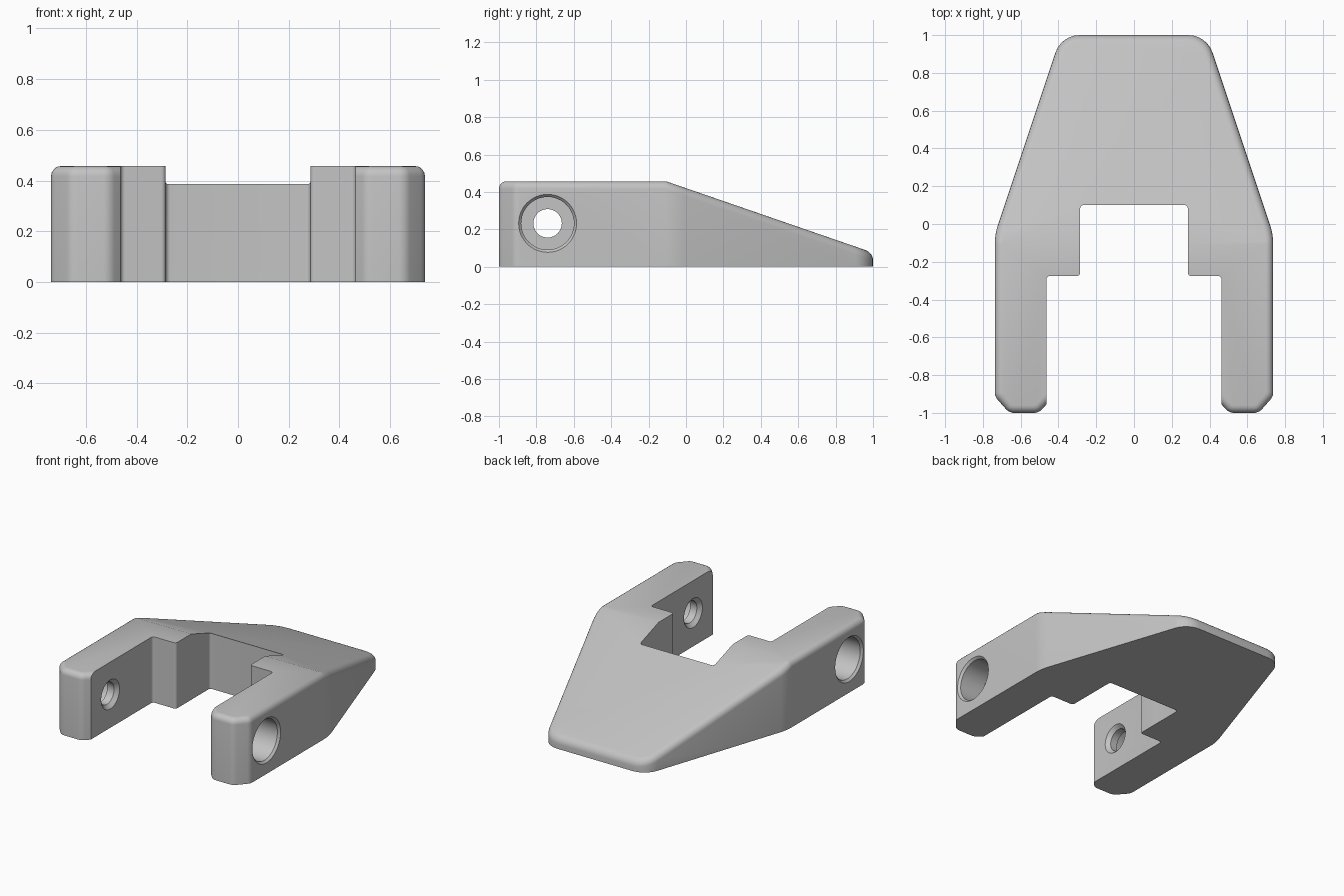
import bpy
import bmesh
import math
from mathutils import Vector

if "Cube" in bpy.data.objects:
    bpy.data.objects.remove(bpy.data.objects["Cube"], do_unlink=True)

HEIGHT = 0.457      # flat top of the arms
CREASE_Y = -0.107   # where the ramp starts
RAMP = 0.345        # fall of the ramp per unit of y

grey = bpy.data.materials.new("plain_grey")
grey.use_nodes = True
grey.diffuse_color = (0.55, 0.55, 0.55, 1)
grey.node_tree.nodes["Principled BSDF"].inputs["Base Color"].default_value = grey.diffuse_color


def make_object(name, bm):
    bmesh.ops.recalc_face_normals(bm, faces=bm.faces)
    mesh = bpy.data.meshes.new(name)
    bm.to_mesh(mesh)
    bm.free()
    mesh.materials.append(grey)
    obj = bpy.data.objects.new(name, mesh)
    bpy.context.collection.objects.link(obj)
    return obj


def rounded(points, steps=6):
    """Round the corners of an (x, y, radius) path; the end points stay."""
    path = []
    for i, (x, y, r) in enumerate(points):
        p = Vector((x, y))
        if r == 0:
            path.append(p)
            continue
        a = (Vector(points[i - 1][:2]) - p).normalized()
        b = (Vector(points[i + 1][:2]) - p).normalized()
        half = a.angle(b) / 2
        centre = p + (a + b).normalized() * r / math.sin(half)
        start = p + a * r / math.tan(half) - centre
        end = p + b * r / math.tan(half) - centre
        sweep = math.pi - 2 * half
        for k in range(steps + 1):
            t = k / steps
            arm = start * math.sin((1 - t) * sweep) + end * math.sin(t * sweep)
            path.append(centre + arm / math.sin(sweep))
    return path


# Half outline from the back tip, round the arm, to the inner notch
half = rounded([
    (0, 1, 0), (0.385, 1, 0.135), (0.737, -0.055, 0.32), (0.737, -0.913, 0.06),
    (0.66, -1, 0.06), (0.505, -1, 0.06), (0.463, -0.955, 0), (0.463, -0.275, 0.018),
    (0.285, -0.275, 0.018), (0.285, 0.1, 0.018), (0, 0.1, 0)])
outline = half + [Vector((-p.x, p.y)) for p in reversed(half[1:-1])]

# Forked body: extruded outline, creased, with the back sloping down
bm = bmesh.new()
# the two centre points are merged into straight edges
outline = [p for p in outline if abs(p.x) > 1e-6]
base = bm.faces.new([bm.verts.new((p.x, p.y, 0)) for p in outline])
top = bmesh.ops.extrude_face_region(bm, geom=[base], use_keep_orig=True)["geom"]
bmesh.ops.translate(bm, vec=(0, 0, HEIGHT), verts=[v for v in top if isinstance(v, bmesh.types.BMVert)])
bmesh.ops.bisect_plane(bm, geom=bm.verts[:] + bm.edges[:] + bm.faces[:], dist=0.003,
                       plane_co=(0, CREASE_Y, 0), plane_no=(0, 1, 0))
for v in bm.verts:
    if v.co.z > 0.1:
        v.co.z = HEIGHT - RAMP * max(0, v.co.y - CREASE_Y)
bmesh.ops.recalc_face_normals(bm, faces=bm.faces)

# Rounded outer rim; the notch edges stay sharp
rim = []
for e in bm.edges:
    mid = (e.verts[0].co + e.verts[1].co) / 2
    ups = sum(f.normal.z > 0.5 for f in e.link_faces)
    notch = abs(mid.x) < 0.47 and mid.y < 0.2
    if ups == 1 and not notch:
        rim.append(e)
bmesh.ops.bevel(bm, geom=rim, offset=0.04, segments=5, profile=0.5,
                affect='EDGES', clamp_overlap=True)
body = make_object("forked_body", bm)


def hole_cutter(side, sides=48):
    """Stepped bore: chamfered counterbore outside, countersunk hole inside."""
    profile = [(0.80, 0.155), (0.737, 0.155), (0.722, 0.141), (0.54, 0.141),
               (0.54, 0.076), (0.488, 0.076), (0.463, 0.101), (0.42, 0.101)]
    bm = bmesh.new()
    rings = []
    for x, r in profile:
        angles = [2 * math.pi * k / sides for k in range(sides)]
        rings.append([bm.verts.new((side * x, -0.74 + r * math.cos(a), 0.232 + r * math.sin(a)))
                      for a in angles])
    for a, b in zip(rings, rings[1:]):
        for k in range(sides):
            n = (k + 1) % sides
            bm.faces.new((a[k], a[n], b[n], b[k]))
    bm.faces.new(rings[0])
    bm.faces.new(rings[-1])
    cutter = make_object("hole_cutter", bm)
    cutter.hide_render = True
    return cutter


# Pin holes through both arms
bpy.context.view_layer.objects.active = body
body.select_set(True)
for side in (1, -1):
    cutter = hole_cutter(side)
    cut = body.modifiers.new("pin_hole", 'BOOLEAN')
    cut.operation = 'DIFFERENCE'
    cut.solver = 'EXACT'
    cut.object = cutter
    bpy.ops.object.modifier_apply(modifier=cut.name)
    bpy.data.objects.remove(cutter, do_unlink=True)

bpy.ops.object.shade_smooth_by_angle(angle=math.radians(30))
